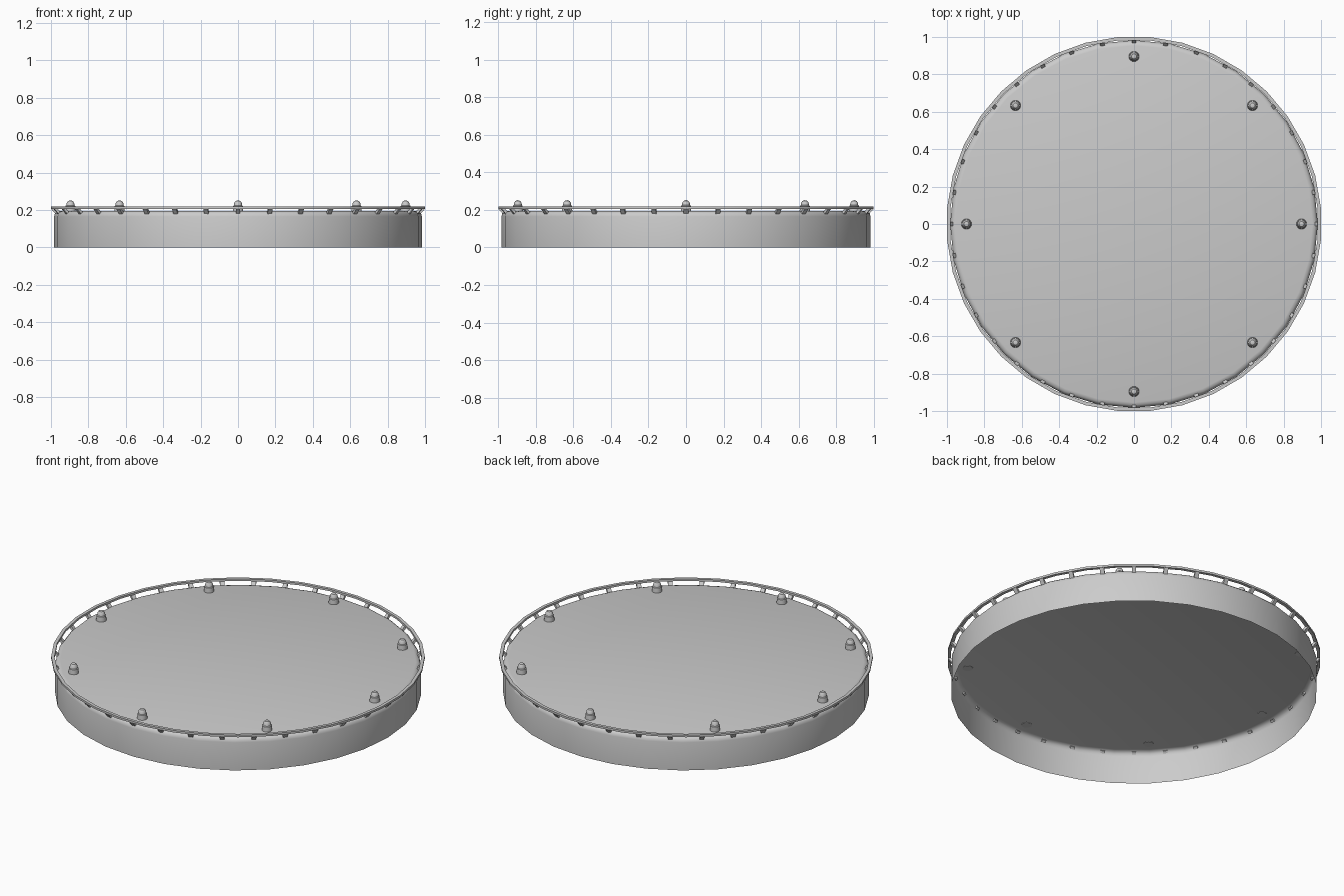
import bpy, bmesh, math
from mathutils import Matrix, Vector

if "Cube" in bpy.data.objects:
    bpy.data.objects.remove(bpy.data.objects["Cube"])


def lathe(name, profile, sides, offset=0.0, closed=False, smooth=35):
    """Revolve (radius, z) points around z; radius 0 becomes a pole."""
    bm = bmesh.new()
    rings = []
    for r, z in profile:
        if r == 0:
            rings.append([bm.verts.new((0, 0, z))] * sides)
        else:
            rings.append([bm.verts.new((r * math.cos(offset + math.tau * i / sides),
                                        r * math.sin(offset + math.tau * i / sides), z))
                          for i in range(sides)])
    pairs = list(zip(rings, rings[1:]))
    if closed:
        pairs.append((rings[-1], rings[0]))
    for a, b in pairs:
        for i in range(sides):
            j = (i + 1) % sides
            bm.faces.new(list(dict.fromkeys((a[i], a[j], b[j], b[i]))))
    return finish(name, bm, smooth)


def finish(name, bm, smooth=None):
    bmesh.ops.recalc_face_normals(bm, faces=bm.faces)
    mesh = bpy.data.meshes.new(name)
    bm.to_mesh(mesh)
    bm.free()
    ob = bpy.data.objects.new(name, mesh)
    bpy.context.collection.objects.link(ob)
    if smooth:
        bpy.ops.object.select_all(action='DESELECT')
        bpy.context.view_layer.objects.active = ob
        ob.select_set(True)
        bpy.ops.object.shade_smooth_by_angle(angle=math.radians(smooth))
    return ob


# Shallow drum, open underneath, with a rounded top edge
drum = lathe("drum", [(0.983, 0), (0.983, 0.165), (0.979, 0.18),
                      (0.969, 0.19), (0.954, 0.194), (0, 0.194)], 32)
# Make sure the open shell faces outwards
top = max(drum.data.polygons, key=lambda p: p.center.z)
if top.normal.z < 0:
    drum.data.flip_normals()

# Thin rail around the top
lathe("rail", [(1.003, 0.206), (1.003, 0.218), (0.985, 0.218), (0.985, 0.206)],
      36, math.radians(5), closed=True)

# Slanted struts carrying the rail
bm = bmesh.new()
low, high = Vector((0.966, 0, 0.178)), Vector((0.994, 0, 0.210))
length = (high - low).length
tilt = math.atan2(high.x - low.x, high.z - low.z)
for i in range(36):
    m = (Matrix.Rotation(math.tau * i / 36, 4, 'Z')
         @ Matrix.Translation((low + high) / 2)
         @ Matrix.Rotation(tilt, 4, 'Y')
         @ Matrix.Diagonal((0.014, 0.024, length, 1)))
    bmesh.ops.create_cube(bm, size=1, matrix=m)
finish("rail_struts", bm)

# Domed studs on the deck
for i in range(8):
    stud = lathe(f"stud_{i + 1}", [(0, 0.192), (0.028, 0.192), (0.026, 0.222),
                                   (0.022, 0.225), (0.020, 0.238), (0.013, 0.248),
                                   (0, 0.252)], 16)
    a = math.tau * i / 8
    stud.location = (0.896 * math.cos(a), 0.896 * math.sin(a), 0)
